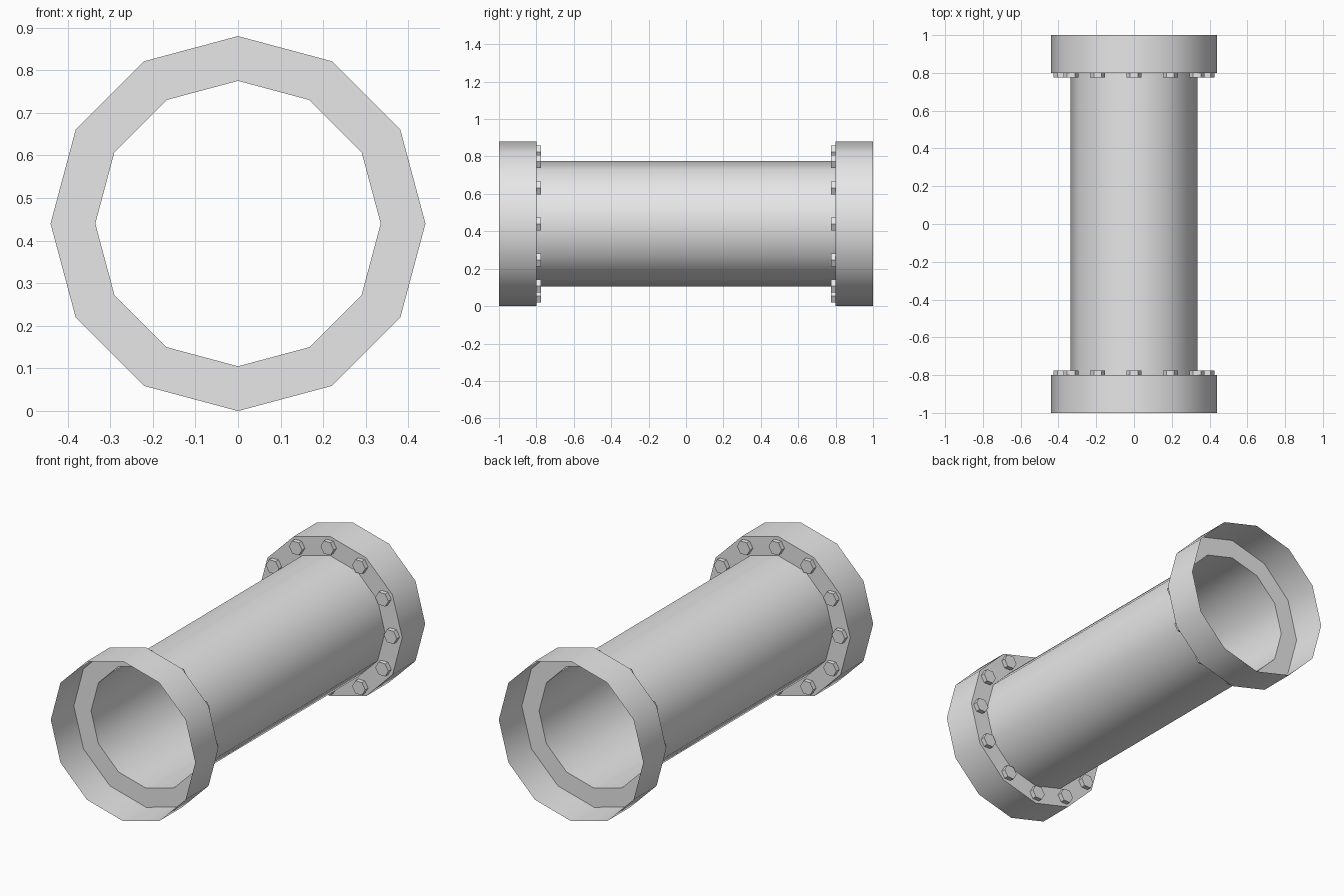
import bpy
import bmesh
from math import sin, cos, tau, radians

cube = bpy.data.objects.get("Cube")
if cube:
    bpy.data.objects.remove(cube, do_unlink=True)

SIDES = 12
OUTER, INNER, BOLT_CIRCLE = 0.44, 0.335, 0.385
END, SHOULDER, BOLT_TOP = 1.0, 0.8, 0.775
BOLT_R = 0.04

steel = bpy.data.materials.new("light_grey_steel")
steel.use_nodes = True
grey = (0.8, 0.8, 0.8, 1)
steel.diffuse_color = grey
steel.node_tree.nodes["Principled BSDF"].inputs["Base Color"].default_value = grey


def lathe(bm, profile, sides, cx=0.0, cz=0.0):
    """Revolve (radius, y) points about an axis parallel to y."""
    rings = []
    for i in range(sides):
        a = tau * i / sides
        rings.append([bm.verts.new((cx + r * cos(a), y, cz + r * sin(a)))
                      for r, y in profile])
    for i in range(sides):
        p, q = rings[i], rings[(i + 1) % sides]
        for j in range(len(profile) - 1):
            bm.faces.new((p[j], p[j + 1], q[j + 1], q[j]))


def finish(bm, name, smooth):
    bmesh.ops.remove_doubles(bm, verts=bm.verts, dist=1e-5)
    mesh = bpy.data.meshes.new(name)
    bm.to_mesh(mesh)
    bm.free()
    mesh.materials.append(steel)
    obj = bpy.data.objects.new(name, mesh)
    obj.location.z = OUTER
    bpy.context.collection.objects.link(obj)
    if smooth:
        bpy.ops.object.select_all(action='DESELECT')
        obj.select_set(True)
        bpy.context.view_layer.objects.active = obj
        bpy.ops.object.shade_smooth_by_angle(angle=radians(40))


def end_profile(points, side):
    """Profile for the front end (-1), or its mirror for the back end (1)."""
    pts = [(r, side * y) for r, y in points]
    return pts if side < 0 else pts[::-1]


# Open pipe
bm = bmesh.new()
lathe(bm, [(INNER, -SHOULDER), (INNER, SHOULDER)], SIDES)
finish(bm, "pipe", True)

for side, end in ((-1, "front"), (1, "back")):
    # Thin collar with a flat shoulder against the pipe
    bm = bmesh.new()
    lathe(bm, end_profile([(OUTER, END), (OUTER, SHOULDER), (INNER, SHOULDER)], side), SIDES)
    finish(bm, end + "_flange", True)

    # Hexagonal bolt heads around the shoulder
    bm = bmesh.new()
    head = end_profile([(BOLT_R, SHOULDER), (BOLT_R, BOLT_TOP), (0, BOLT_TOP)], side)
    for i in range(SIDES):
        a = tau * i / SIDES
        lathe(bm, head, 6, BOLT_CIRCLE * cos(a), BOLT_CIRCLE * sin(a))
    finish(bm, end + "_bolts", False)
